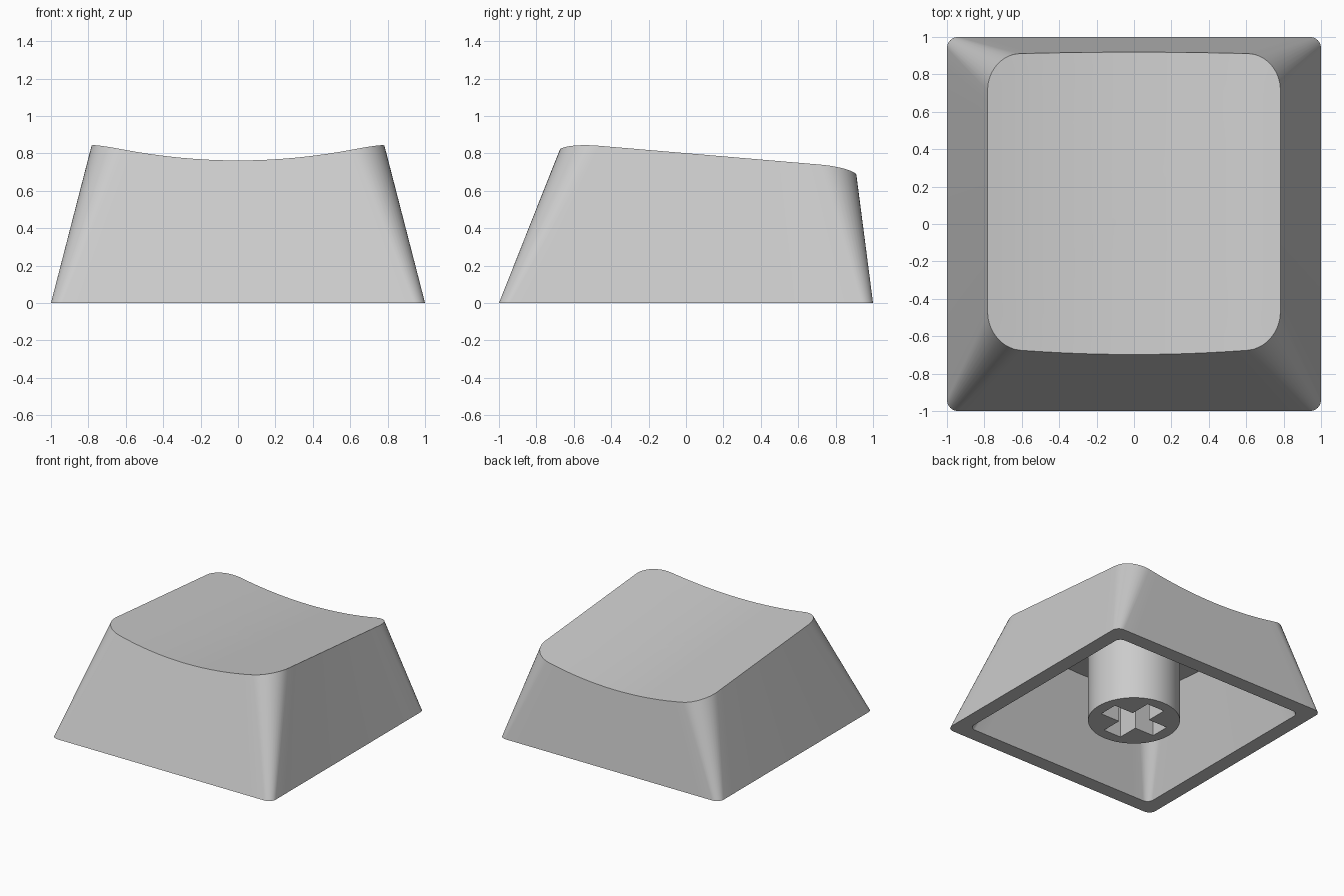
import bpy, bmesh, math
from mathutils import Vector

cube = bpy.data.objects.get("Cube")
if cube:
    bpy.data.objects.remove(cube, do_unlink=True)

mat = bpy.data.materials.new("light_grey_plastic")
mat.use_nodes = True
GREY = (0.6, 0.6, 0.6, 1)
mat.diffuse_color = GREY
mat.node_tree.nodes["Principled BSDF"].inputs["Base Color"].default_value = GREY

CORNER, EDGE, RINGS = 10, 16, 12
TILT = 0.085


def dish(x, y):
    """Height of the tilted, cylindrically scooped top."""
    return 0.703 - TILT * y + 0.16 * x * x


def outline(half_x, front, back, radius):
    """Rounded rectangle with evenly divided straight sides."""
    centres = [(half_x - radius, back - radius), (radius - half_x, back - radius),
               (radius - half_x, front + radius), (half_x - radius, front + radius)]
    arcs = []
    for i, (cx, cy) in enumerate(centres):
        angles = [math.pi / 2 * (i + k / CORNER) for k in range(CORNER + 1)]
        arcs.append([Vector((cx + radius * math.cos(a), cy + radius * math.sin(a), 0))
                     for a in angles])
    points = []
    for i, arc in enumerate(arcs):
        start, end = arc[-1], arcs[(i + 1) % 4][0]
        points += arc + [start.lerp(end, k / EDGE) for k in range(1, EDGE)]
    return points


def strip(bm, a, b):
    n = len(a)
    for i in range(n):
        j = (i + 1) % n
        bm.faces.new((a[i], a[j], b[j], b[i]))


def shell(bm, scale):
    """Tapered wall trimmed by the dish, closed by a dished cap; returns base ring."""
    base = outline(1, -1, 1, 0.06)
    rim = []
    for p, q in zip(base, outline(0.783, -0.66, 0.906, 0.19)):
        q.z = 0.801 - TILT * q.y
        t = 1.0
        for _ in range(12):
            r = p.lerp(q, t)
            t = dish(r.x, r.y) / q.z
        rim.append(p.lerp(q, t))
    lower = [bm.verts.new(p * scale) for p in base]
    ring = [bm.verts.new(p * scale) for p in rim]
    strip(bm, lower, ring)
    centre = Vector((0, sum(p.y for p in rim) / len(rim), 0))
    for level in range(1, RINGS):
        inner = []
        for p in rim:
            v = p.lerp(centre, level / RINGS)
            v.z = dish(v.x, v.y)
            inner.append(bm.verts.new(v * scale))
        strip(bm, ring, inner)
        ring = inner
    centre.z = dish(0, centre.y)
    tip = bm.verts.new(centre * scale)
    for i in range(len(ring)):
        bm.faces.new((ring[i], ring[(i + 1) % len(ring)], tip))
    return lower


def make_object(name, bm):
    bmesh.ops.recalc_face_normals(bm, faces=bm.faces)
    mesh = bpy.data.meshes.new(name)
    bm.to_mesh(mesh)
    bm.free()
    mesh.materials.append(mat)
    obj = bpy.data.objects.new(name, mesh)
    bpy.context.collection.objects.link(obj)
    return obj


def activate(obj):
    bpy.ops.object.select_all(action='DESELECT')
    obj.select_set(True)
    bpy.context.view_layer.objects.active = obj


# Hollow cap: outer skin, smaller cavity of the same shape, flat bottom rim
bm = bmesh.new()
outer = shell(bm, 1)
cavity = shell(bm, 0.88)
strip(bm, outer, cavity)
cap = make_object("key_cap", bm)

# Round stem reaching into the underside of the dish
bm = bmesh.new()
bmesh.ops.create_cone(bm, cap_ends=True, segments=64, radius1=0.346, radius2=0.346, depth=1)
for v in bm.verts:
    v.co.z = 0 if v.co.z < 0 else dish(v.co.x, v.co.y) - 0.06
stem = make_object("stem", bm)

# Cross-shaped socket cut into the stem
ARM, WIDE, DEPTH = 0.255, 0.08, 0.58
bm = bmesh.new()
cross = []
for i in range(4):
    turn = i * math.pi / 2
    c, s = math.cos(turn), math.sin(turn)
    for x, y in ((ARM, -WIDE), (ARM, WIDE), (WIDE, WIDE)):
        cross.append(bm.verts.new((x * c - y * s, x * s + y * c, -0.1)))
face = bm.faces.new(cross)
lifted = bmesh.ops.extrude_face_region(bm, geom=[face])["geom"]
bmesh.ops.translate(bm, verts=[g for g in lifted if isinstance(g, bmesh.types.BMVert)],
                    vec=(0, 0, DEPTH + 0.1))
cutter = make_object("socket_cutter", bm)
cutter.hide_render = True
activate(stem)
cut = stem.modifiers.new("socket", 'BOOLEAN')
cut.operation = 'DIFFERENCE'
cut.solver = 'EXACT'
cut.object = cutter
bpy.ops.object.modifier_apply(modifier=cut.name)
bpy.data.objects.remove(cutter, do_unlink=True)

# Smooth shading with crisp edges
for obj in (cap, stem):
    activate(obj)
    bpy.ops.object.shade_smooth_by_angle(angle=math.radians(30))
